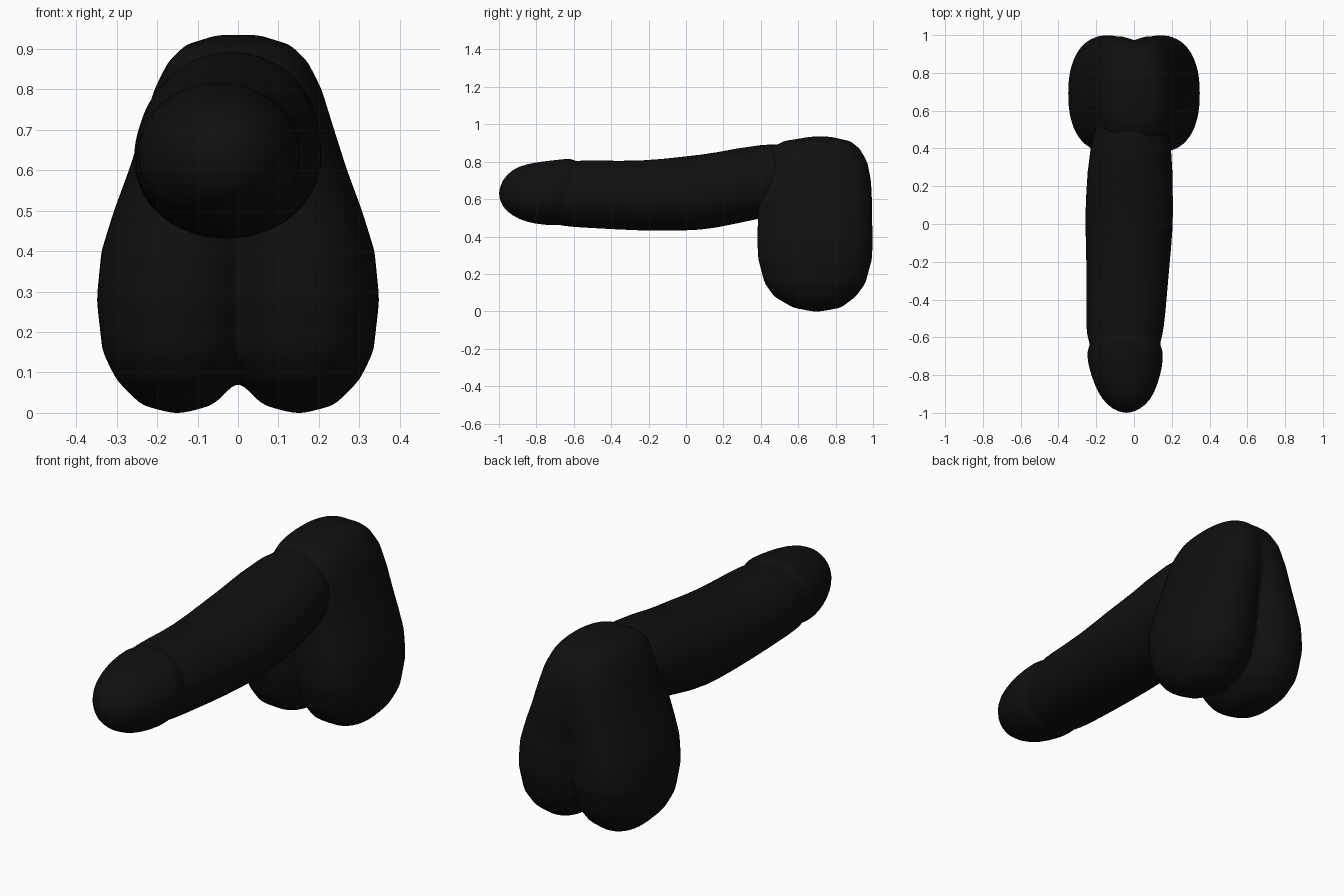
import bpy, bmesh, math
from mathutils import Vector

default = bpy.data.objects.get("Cube")
if default:
    bpy.data.objects.remove(default, do_unlink=True)

# Single matte black colour
black = bpy.data.materials.new("matte_black")
black.use_nodes = True
colour = (0.005, 0.005, 0.005, 1)
black.diffuse_color = colour
black.node_tree.nodes["Principled BSDF"].inputs["Base Color"].default_value = colour


def rounded(value, power):
    """Squash a sine or cosine so that a ring becomes a soft superellipse."""
    return math.copysign(abs(value) ** (2 / power), value)


def loft(bm, rows, place, power, sides=40):
    """Skin closed rings, one for each row, and cap both ends."""
    rings = []
    for row in rows:
        ring = []
        for i in range(sides):
            angle = math.tau * i / sides
            u = rounded(math.cos(angle), power)
            v = rounded(math.sin(angle), power)
            ring.append(bm.verts.new(place(row, u, v)))
        rings.append(ring)
    for a, b in zip(rings, rings[1:]):
        for i in range(sides):
            j = (i + 1) % sides
            bm.faces.new((a[i], a[j], b[j], b[i]))
    bm.faces.new(rings[0])
    bm.faces.new(rings[-1])


def finish(bm, name):
    """Turn the bmesh into a smooth black object."""
    bmesh.ops.recalc_face_normals(bm, faces=bm.faces[:])
    for face in bm.faces:
        face.smooth = True
    mesh = bpy.data.meshes.new(name)
    bm.to_mesh(mesh)
    bm.free()
    mesh.materials.append(black)
    obj = bpy.data.objects.new(name, mesh)
    bpy.context.collection.objects.link(obj)
    return obj


# Shaft with rounded tip and slanted rim: y, x low, x high, z low, z high, slant
shaft_rows = [
    (-1, -.05, -.03, .62, .64, 0),
    (-.985, -.11, .03, .56, .70, 0),
    (-.93, -.17, .09, .51, .76, 0),
    (-.85, -.21, .125, .475, .79, 0),
    (-.76, -.24, .15, .465, .805, .1),
    (-.69, -.25, .155, .46, .815, .25),
    (-.66, -.243, .148, .46, .818, .25),
    (-.635, -.23, .135, .463, .803, .25),
    (-.6, -.25, .15, .452, .806, .2),
    (-.5, -.255, .165, .445, .81, 0),
    (-.25, -.25, .185, .43, .8, 0),
    (0, -.26, .21, .43, .83, 0),
    (.15, -.255, .205, .44, .845, 0),
    (.4, -.24, .205, .5, .9, 0),
    (.7, -.16, .15, .55, .9, 0),
]


def place_shaft(row, u, v):
    y, x0, x1, z0, z1, slant = row
    height = v * (z1 - z0) / 2
    return Vector(((x0 + x1 + u * (x1 - x0)) / 2, y + slant * height, (z0 + z1) / 2 + height))


bm = bmesh.new()
loft(bm, shaft_rows, place_shaft, 2.05)
shaft = finish(bm, "shaft")
subdivision = shaft.modifiers.new("soften", "SUBSURF")
subdivision.levels = subdivision.render_levels = 1

# Base of two mirrored lobes merging at the crown: z, x, y, x radius, y radius
lobe_rows = [
    (0, .15, .7, .02, .03),
    (.02, .15, .7, .09, .13),
    (.08, .15, .69, .15, .22),
    (.15, .15, .69, .185, .27),
    (.28, .15, .69, .2, .305),
    (.4, .14, .69, .198, .31),
    (.5, .12, .69, .187, .305),
    (.6, .09, .69, .18, .305),
    (.7, .07, .69, .168, .3),
    (.8, .05, .69, .157, .28),
    (.87, .035, .69, .137, .24),
    (.91, .03, .7, .1, .18),
    (.935, .02, .72, .03, .05),
]

bm = bmesh.new()
for side in (-1, 1):
    def place_lobe(row, u, v):
        z, x, y, rx, ry = row
        return Vector((side * (x + u * rx), y + v * ry, z))
    loft(bm, lobe_rows, place_lobe, 2.3)
base = finish(bm, "lobed_base")

# Fuse the lobes into one skin and soften the crease
fuse = base.modifiers.new("fuse", "REMESH")
fuse.mode = "VOXEL"
fuse.voxel_size = 0.016
fuse.use_smooth_shade = True
soften = base.modifiers.new("soften", "SMOOTH")
soften.factor = 0.5
soften.iterations = 6
